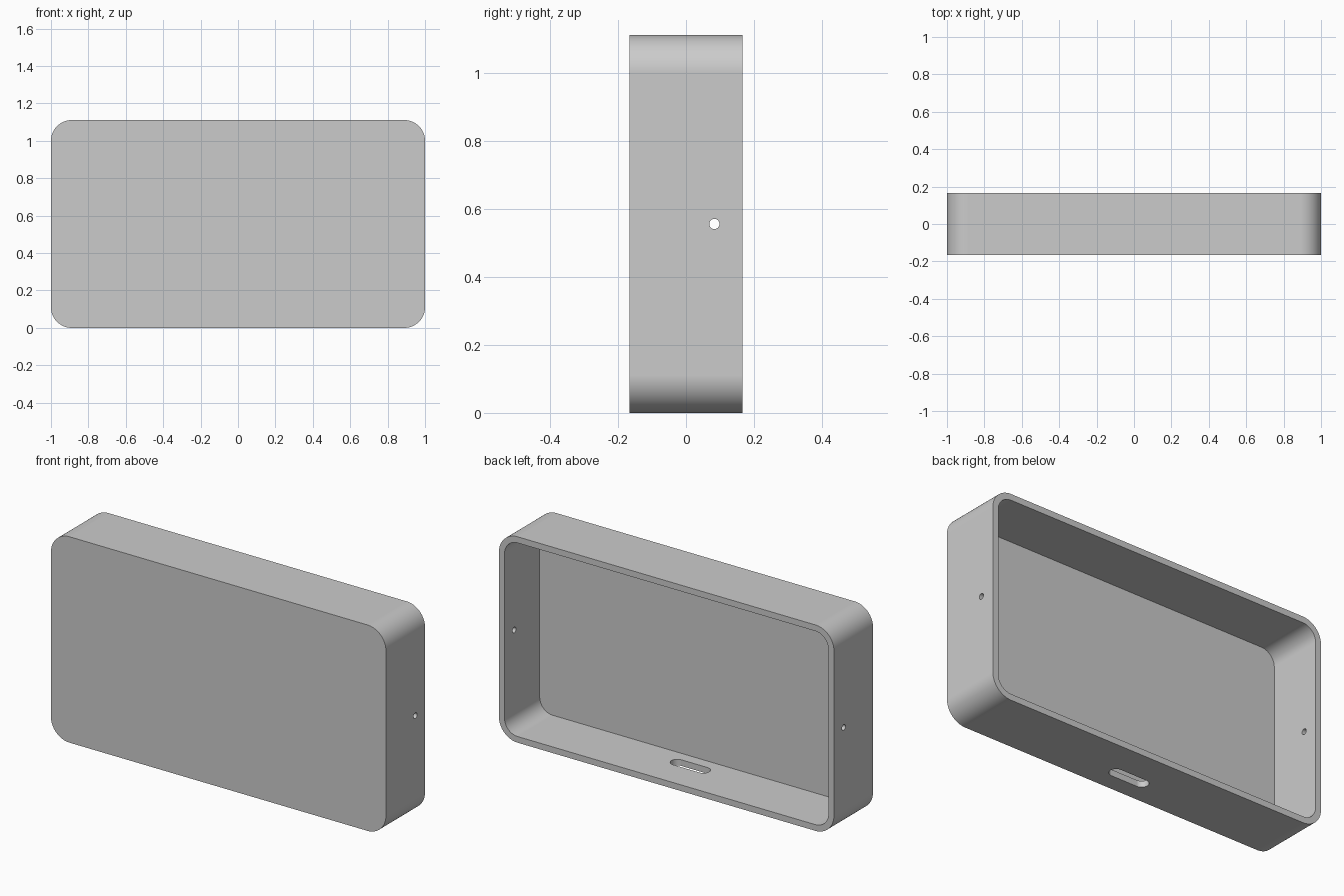
import bpy
import bmesh
import math
from mathutils import Matrix, Vector

cube = bpy.data.objects.get("Cube")
if cube:
    bpy.data.objects.remove(cube, do_unlink=True)

WIDTH, DEPTH, HEIGHT = 2.0, 1 / 3, 10 / 9
WALL, RADIUS = 1 / 30, 1 / 9
MID = HEIGHT / 2

grey = bpy.data.materials.new("plain grey")
grey.use_nodes = True
colour = (0.6, 0.6, 0.6, 1)
grey.diffuse_color = colour
grey.node_tree.nodes["Principled BSDF"].inputs["Base Color"].default_value = colour


def rounded_prism(name, width, height, radius, length, matrix, steps=24):
    """Rounded rectangle in local xy, extruded along local z about its centre."""
    bm = bmesh.new()
    verts = []
    for quarter, (sx, sy) in enumerate([(1, 1), (-1, 1), (-1, -1), (1, -1)]):
        cx, cy = sx * (width / 2 - radius), sy * (height / 2 - radius)
        for i in range(steps + 1):
            a = (quarter + i / steps) * math.pi / 2
            verts.append(bm.verts.new((cx + radius * math.cos(a),
                                       cy + radius * math.sin(a), -length / 2)))
    bmesh.ops.remove_doubles(bm, verts=verts, dist=1e-5)
    face = bm.faces.new([v for v in verts if v.is_valid])
    top = bmesh.ops.extrude_face_region(bm, geom=[face])["geom"]
    bmesh.ops.translate(bm, vec=Vector((0, 0, length)),
                        verts=[g for g in top if isinstance(g, bmesh.types.BMVert)])
    bmesh.ops.recalc_face_normals(bm, faces=bm.faces)
    bmesh.ops.transform(bm, matrix=matrix, verts=bm.verts)
    mesh = bpy.data.meshes.new(name)
    bm.to_mesh(mesh)
    bm.free()
    mesh.materials.append(grey)
    obj = bpy.data.objects.new(name, mesh)
    bpy.context.collection.objects.link(obj)
    return obj


def facing_back(y):
    return Matrix.Translation((0, y, MID)) @ Matrix.Rotation(math.pi / 2, 4, 'X')


# Outer block with rounded corners
shell = rounded_prism("case_shell", WIDTH, HEIGHT, RADIUS, DEPTH, facing_back(0))

# Cavity open at the back, bottom port slot, pin holes through both sides
cavity = rounded_prism("cavity_cutter", WIDTH - 2 * WALL, HEIGHT - 2 * WALL,
                       RADIUS - WALL, DEPTH, facing_back(WALL))
slot = rounded_prism("port_slot_cutter", 0.225, 0.07, 0.0349, 0.2,
                     Matrix.Translation((0, -0.037, 0)), 12)
pins = rounded_prism("pin_hole_cutter", 0.03, 0.03, 0.0149, 2.4,
                     Matrix.Translation((0, DEPTH / 4, MID))
                     @ Matrix.Rotation(math.pi / 2, 4, 'Y'), 8)

bpy.ops.object.select_all(action='DESELECT')
bpy.context.view_layer.objects.active = shell
shell.select_set(True)
for cutter in (cavity, slot, pins):
    cutter.hide_render = True
    cut = shell.modifiers.new(cutter.name, 'BOOLEAN')
    cut.operation = 'DIFFERENCE'
    cut.solver = 'EXACT'
    cut.object = cutter
    bpy.ops.object.modifier_apply(modifier=cut.name)
    bpy.data.objects.remove(cutter, do_unlink=True)

# Smooth corners, crisp rims, flat walls
bpy.ops.object.shade_smooth_by_angle(angle=math.radians(30))
weighted = shell.modifiers.new("flat_walls", 'WEIGHTED_NORMAL')
weighted.keep_sharp = True
